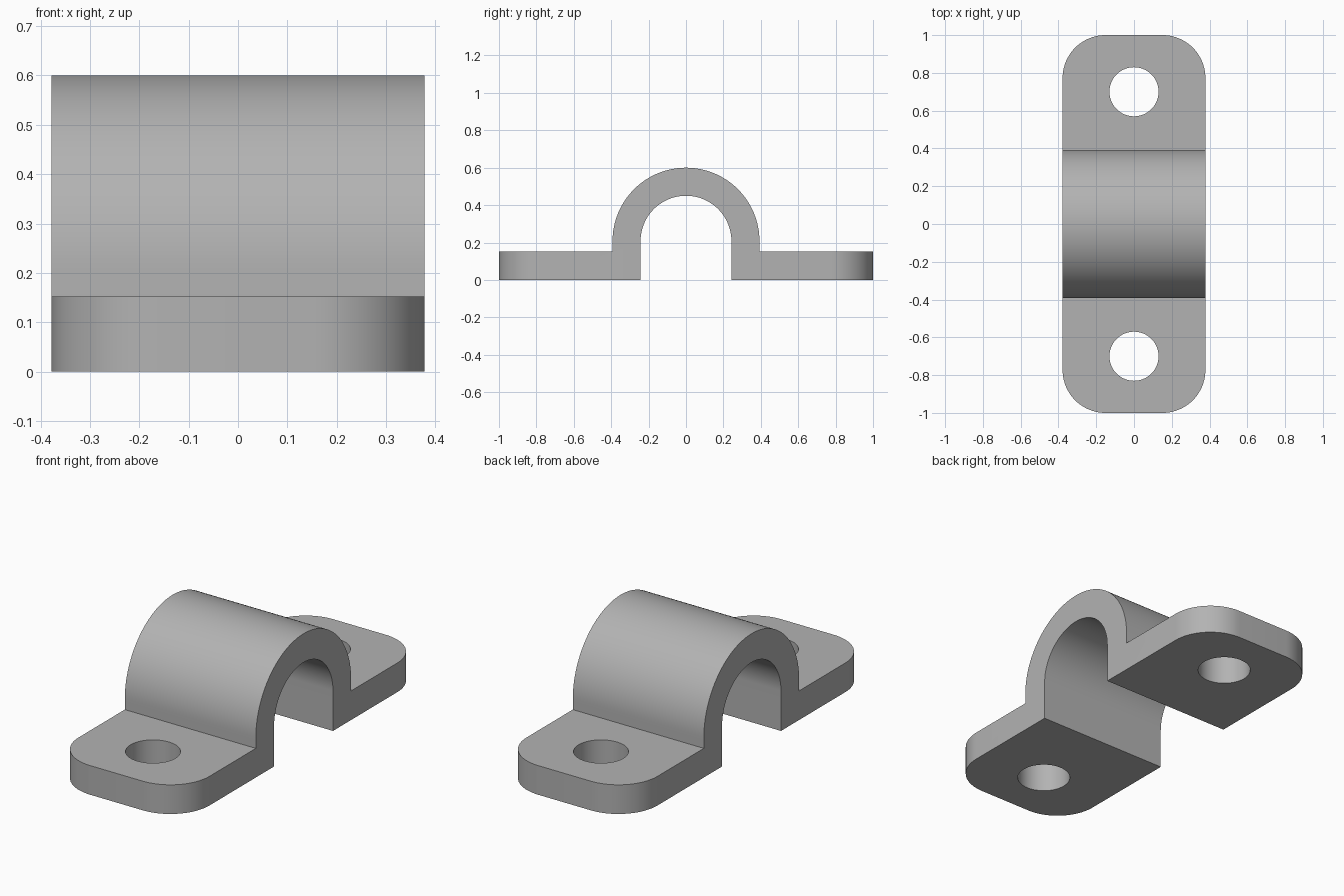
import bpy
import bmesh
from math import cos, sin, pi
from mathutils import Vector

cube = bpy.data.objects.get("Cube")
if cube:
    bpy.data.objects.remove(cube, do_unlink=True)

HALF_W, HALF_L = 0.378, 1.0     # plan size
THICK = 0.152                   # strap thickness at the feet
ARCH_Z, R_OUT, R_IN = 0.207, 0.393, 0.243
CORNER, HOLE_R, HOLE_Y = 0.227, 0.13, 0.70

steel = bpy.data.materials.new("plain grey")
steel.use_nodes = True
grey = (0.45, 0.45, 0.45, 1)
steel.diffuse_color = grey
steel.node_tree.nodes["Principled BSDF"].inputs["Base Color"].default_value = grey


def arc(cx, cy, r, start, end, steps):
    angles = [start + (end - start) * i / steps for i in range(steps + 1)]
    return [(cx + r * cos(a), cy + r * sin(a)) for a in angles]


def prism(name, points, direction):
    """Extrude a closed outline of 3D points along a direction."""
    bm = bmesh.new()
    face = bm.faces.new([bm.verts.new(p) for p in points])
    extruded = bmesh.ops.extrude_face_region(bm, geom=[face], use_keep_orig=True)
    verts = [g for g in extruded["geom"] if isinstance(g, bmesh.types.BMVert)]
    bmesh.ops.translate(bm, verts=verts, vec=Vector(direction))
    bmesh.ops.recalc_face_normals(bm, faces=bm.faces)
    mesh = bpy.data.meshes.new(name)
    bm.to_mesh(mesh)
    bm.free()
    mesh.materials.append(steel)
    obj = bpy.data.objects.new(name, mesh)
    bpy.context.collection.objects.link(obj)
    return obj


def cut(target, cutter, operation):
    mod = target.modifiers.new(cutter.name, "BOOLEAN")
    mod.operation = operation
    mod.solver = "EXACT"
    mod.object = cutter
    bpy.context.view_layer.objects.active = target
    bpy.ops.object.modifier_apply(modifier=mod.name)
    bpy.data.objects.remove(cutter, do_unlink=True)


# Side profile: two flat feet joined by a hollow arch
end = HALF_L + 0.1
profile = [(end, 0), (end, THICK), (R_OUT, THICK)]
profile += arc(0, ARCH_Z, R_OUT, 0, pi, 64)
profile += [(-R_OUT, THICK), (-end, THICK), (-end, 0), (-R_IN, 0)]
profile += arc(0, ARCH_Z, R_IN, pi, 0, 64)
profile += [(R_IN, 0)]
clamp = prism("saddle_clamp", [(-0.5, y, z) for y, z in profile], (1, 0, 0))

# Rounded plan outline
outline = []
for i, (sx, sy) in enumerate([(1, 1), (-1, 1), (-1, -1), (1, -1)]):
    outline += arc(sx * (HALF_W - CORNER), sy * (HALF_L - CORNER), CORNER,
                   i * pi / 2, (i + 1) * pi / 2, 20)
cut(clamp, prism("outline_cutter", [(x, y, -0.5) for x, y in outline], (0, 0, 2)),
    "INTERSECT")

# Screw holes
for side in (-1, 1):
    circle = arc(0, side * HOLE_Y, HOLE_R, 0, 2 * pi, 64)[:-1]
    cut(clamp, prism("hole_cutter", [(x, y, -0.5) for x, y in circle], (0, 0, 2)),
        "DIFFERENCE")

# Smooth curves, sharp edges
bpy.ops.object.select_all(action="DESELECT")
clamp.select_set(True)
bpy.context.view_layer.objects.active = clamp
bpy.ops.object.shade_smooth_by_angle(angle=pi / 6)
